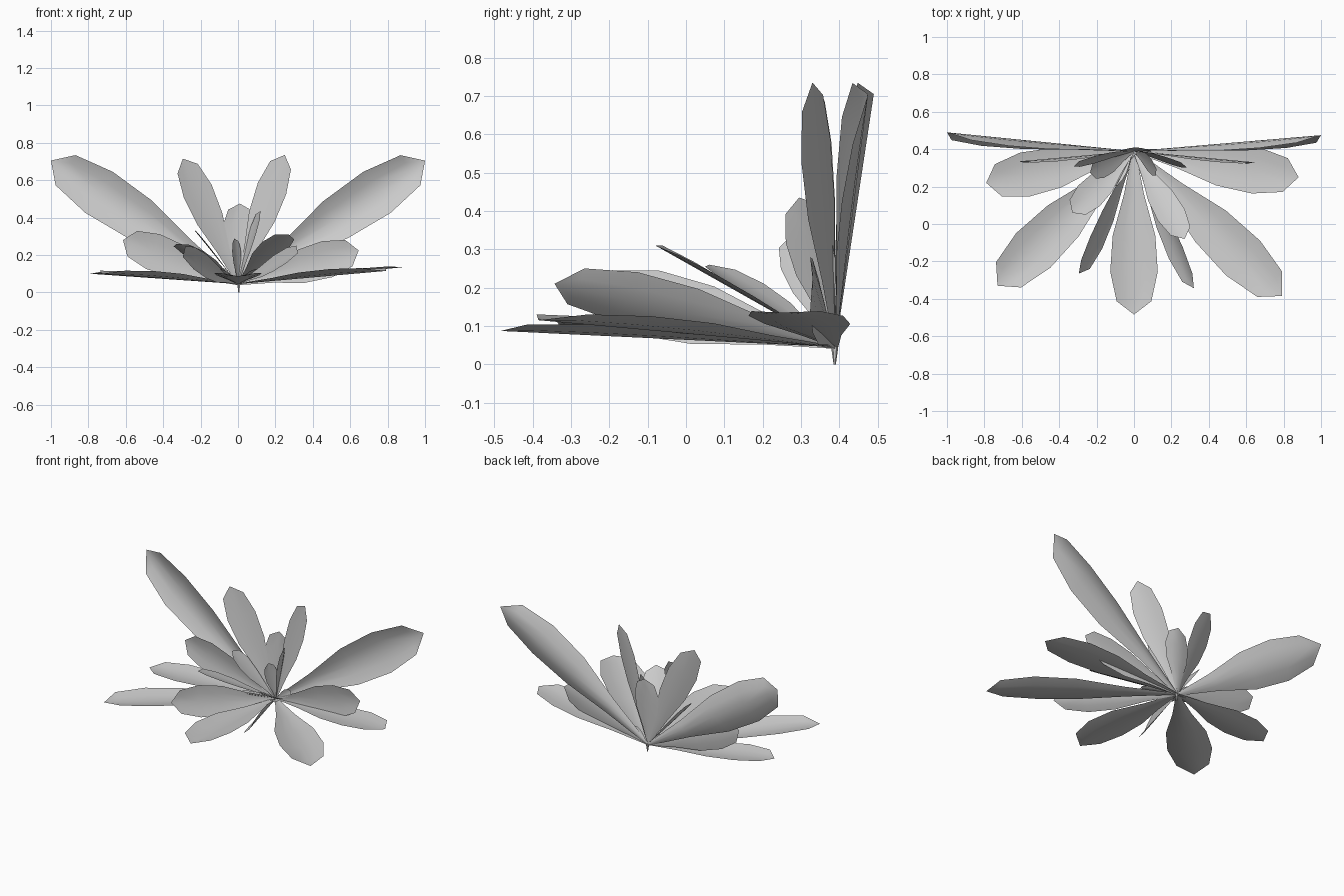
import bpy, bmesh
from mathutils import Vector

if "Cube" in bpy.data.objects:
    bpy.data.objects.remove(bpy.data.objects["Cube"])

BASE = Vector((0, 0.39, 0.045))
# leaf outline: fraction of length, fraction of half width
OUTLINE = [(0, 0.06), (0.27, 0.43), (0.52, 0.9), (0.74, 1), (0.92, 0.73)]
COLS = (-1, -0.5, 0, 0.5, 1)


def leaf(name, tip, half_width, normal, cup=0.3):
    """Cupped leaf from the common root to its tip, facing along normal."""
    axis = Vector(tip) - BASE
    d = axis.normalized()
    n = Vector(normal)
    n = (n - d * n.dot(d)).normalized()
    side = d.cross(n)
    bm = bmesh.new()
    rows = []
    for t, w in OUTLINE:
        w *= half_width
        rows.append([bm.verts.new(BASE + axis * t + side * (c * w) + n * (cup * w * c * c))
                     for c in COLS])
    for a, b in zip(rows, rows[1:]):
        for i in range(len(COLS) - 1):
            bm.faces.new((a[i], a[i + 1], b[i + 1], b[i]))
    end = bm.verts.new(Vector(tip))
    for i in range(len(COLS) - 1):
        bm.faces.new((rows[-1][i], rows[-1][i + 1], end))
    for f in bm.faces:
        f.smooth = True
    mesh = bpy.data.meshes.new(name)
    bm.to_mesh(mesh)
    bm.free()
    bpy.context.collection.objects.link(bpy.data.objects.new(name, mesh))


UP, FWD = (0, 0, 1), (0, -1, 0)

# large upright leaves at the back
leaf("back_leaf_left", (-1.0, 0.49, 0.705), 0.132, FWD, 0.35)
leaf("back_leaf_right", (1.0, 0.475, 0.705), 0.132, FWD, 0.35)
leaf("tall_leaf_left", (-0.295, 0.335, 0.715), 0.09, (0.45, -0.9, 0), 0.08)
leaf("tall_leaf_right", (0.25, 0.33, 0.735), 0.09, (-0.45, -0.9, 0), 0.08)
leaf("back_centre_leaf", (0.01, 0.41, 0.475), 0.085, FWD, 0.15)

# low spreading leaves
leaf("side_leaf_left", (-0.79, 0.22, 0.10), 0.12, UP, 0.15)
leaf("side_leaf_right", (0.88, 0.25, 0.135), 0.125, UP, 0.12)
leaf("front_leaf_left", (-0.73, -0.33, 0.10), 0.13, UP, 0.22)
leaf("front_leaf_right", (0.79, -0.385, 0.115), 0.13, UP, 0.22)
leaf("front_leaf_centre", (0, -0.484, 0.087), 0.127, UP, 0.22)

# mid-height side leaves standing on edge
leaf("mid_leaf_left", (-0.615, 0.335, 0.28), 0.10, FWD, 0.15)
leaf("mid_leaf_right", (0.645, 0.33, 0.225), 0.10, FWD, 0.15)

# tilted leaves toward the front
leaf("tilted_leaf_right", (0.32, -0.343, 0.21), 0.08, (-0.8, -0.2, 0.56), 0.2)
leaf("tilted_leaf_left", (-0.295, -0.265, 0.19), 0.095, (0.85, -0.2, 0.4), 0.2)

# inner leaves
leaf("inner_leaf_right", (0.27, -0.08, 0.31), 0.08, (0, 0.5, 0.87), 0.15)
leaf("inner_leaf_left", (-0.33, 0.06, 0.26), 0.08, (0.2, 0.3, 0.85), 0.15)
leaf("inner_upright_right", (0.12, 0.295, 0.435), 0.062, (-1, -0.25, 0), 0.1)
leaf("inner_upright_left", (-0.235, 0.275, 0.335), 0.06, (0.78, 0, 0.6), 0.1)
leaf("inner_upright_centre", (-0.02, 0.34, 0.288), 0.04, (0.7, -0.5, 0), 0.2)

# small buds at the heart
for s, label in ((-1, "left"), (1, "right")):
    leaf("bud_low_" + label, (0.12 * s, 0.2, 0.125), 0.03, UP, 0.3)
    leaf("bud_high_" + label, (0.11 * s, 0.38, 0.13), 0.022, FWD, 0.2)

# short pointed root
bpy.ops.mesh.primitive_cone_add(vertices=6, radius1=0.003, radius2=0.01, depth=0.05,
                                location=(0.004, 0.388, 0.025))
bpy.context.object.name = "root"
